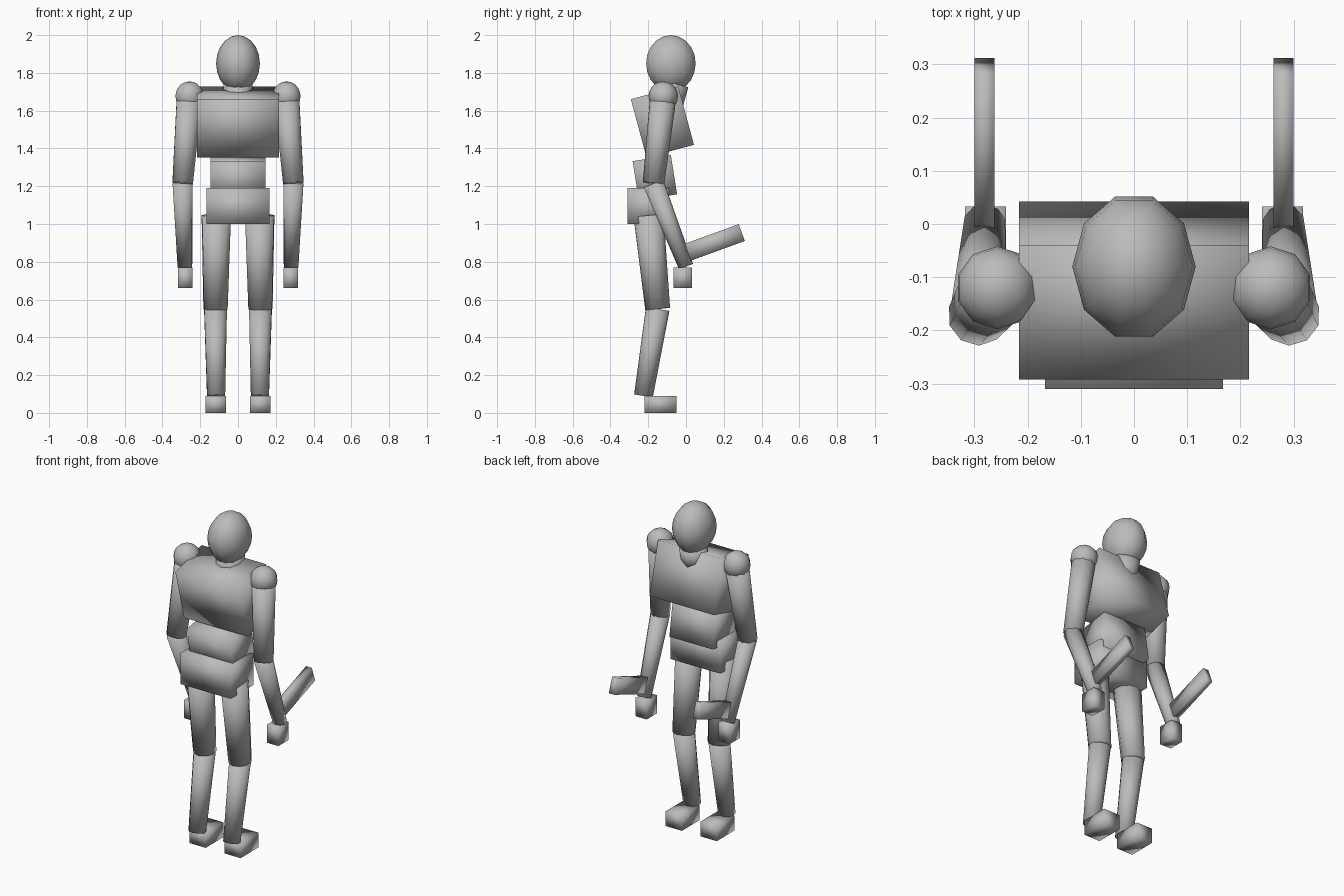
import bpy
import bmesh
from math import radians
from mathutils import Matrix, Vector

old = bpy.data.objects.get("Cube")
if old:
    bpy.data.objects.remove(old)

# One plain grey for everything
grey = bpy.data.materials.new("plain_grey")
grey.use_nodes = True
colour = (0.5, 0.5, 0.5, 1)
grey.diffuse_color = colour
grey.node_tree.nodes["Principled BSDF"].inputs["Base Color"].default_value = colour

SIDES = 10


def finish(name, bm, matrix):
    """Place the mesh, shade it smooth and link it."""
    bm.transform(matrix)
    bmesh.ops.recalc_face_normals(bm, faces=bm.faces)
    mesh = bpy.data.meshes.new(name)
    bm.to_mesh(mesh)
    bm.free()
    mesh.materials.append(grey)
    for face in mesh.polygons:
        face.use_smooth = True
    obj = bpy.data.objects.new(name, mesh)
    bpy.context.collection.objects.link(obj)
    return obj


def box(name, centre, size, tilt=0):
    bm = bmesh.new()
    bmesh.ops.create_cube(bm, size=1)
    turn = Matrix.Rotation(radians(tilt), 4, "X")
    return finish(name, bm, Matrix.Translation(centre) @ turn @ Matrix.Diagonal((*size, 1)))


def ball(name, centre, radii, spin=0):
    bm = bmesh.new()
    bmesh.ops.create_uvsphere(bm, u_segments=SIDES, v_segments=SIDES, radius=1)
    turn = Matrix.Rotation(radians(spin), 4, "Z")
    return finish(name, bm, Matrix.Translation(centre) @ Matrix.Diagonal((*radii, 1)) @ turn)


def limb(name, start, end, r_start, r_end):
    """Tapered cylinder between two joints."""
    start, end = Vector(start), Vector(end)
    axis = end - start
    bm = bmesh.new()
    bmesh.ops.create_cone(bm, cap_ends=True, segments=SIDES, radius1=r_start,
                          radius2=r_end, depth=axis.length)
    turn = axis.to_track_quat("Z", "Y").to_matrix().to_4x4()
    return finish(name, bm, Matrix.Translation((start + end) / 2) @ turn)


# Head and torso
ball("head", (0, -0.08, 1.85), (0.116, 0.138, 0.15), spin=90)
limb("neck", (0, -0.10, 1.62), (0, -0.065, 1.745), 0.08, 0.08)
box("chest", (0, -0.125, 1.54), (0.432, 0.26, 0.32), tilt=15)
box("waist", (0, -0.165, 1.245), (0.29, 0.205, 0.21), tilt=9)
box("pelvis", (0, -0.2, 1.095), (0.335, 0.22, 0.19))

# Arms, legs and held batons, mirrored left and right
for side, s in (("left", 1), ("right", -1)):
    shoulder = (s * 0.257, -0.12, 1.677)
    elbow = (s * 0.293, -0.172, 1.215)
    wrist = (s * 0.281, 0.0, 0.775)
    hip = (s * 0.115, -0.198, 1.045)
    knee = (s * 0.119, -0.15, 0.55)
    ankle = (s * 0.116, -0.225, 0.09)

    ball(side + "_shoulder", shoulder, (0.078, 0.078, 0.078))
    limb(side + "_upper_arm", shoulder, elbow, 0.07, 0.057)
    limb(side + "_forearm", elbow, wrist, 0.055, 0.04)
    box(side + "_hand", (s * 0.279, -0.016, 0.715), (0.077, 0.098, 0.11))
    box(side + "_baton", (s * 0.281, 0.145, 0.9), (0.038, 0.32, 0.095), tilt=20)
    limb(side + "_thigh", hip, knee, 0.08, 0.066)
    limb(side + "_shin", knee, ankle, 0.063, 0.05)
    box(side + "_foot", (s * 0.117, -0.135, 0.045), (0.109, 0.17, 0.09))
